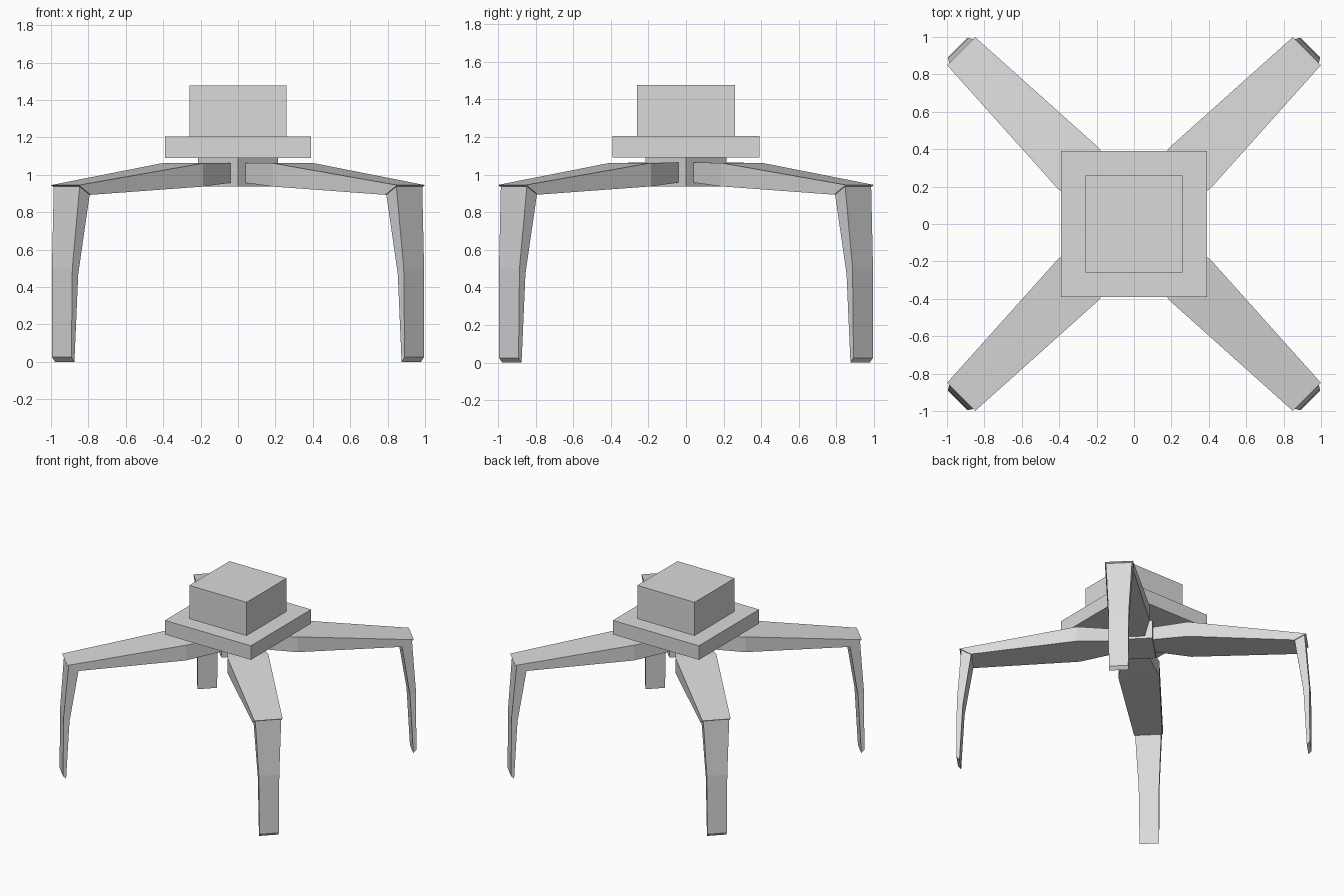
import bpy, bmesh, math
from mathutils import Matrix

if "Cube" in bpy.data.objects:
    bpy.data.objects.remove(bpy.data.objects["Cube"], do_unlink=True)

grey = bpy.data.materials.new("light_grey")
grey.use_nodes = True
grey.diffuse_color = (0.7, 0.7, 0.7, 1)
grey.node_tree.nodes["Principled BSDF"].inputs["Base Color"].default_value = (0.7, 0.7, 0.7, 1)


def finish(bm, name):
    bmesh.ops.recalc_face_normals(bm, faces=bm.faces)
    mesh = bpy.data.meshes.new(name)
    bm.to_mesh(mesh)
    bm.free()
    mesh.materials.append(grey)
    obj = bpy.data.objects.new(name, mesh)
    bpy.context.collection.objects.link(obj)
    return obj


def block(name, half, bottom, top, turn=0):
    """Square block between two heights."""
    bm = bmesh.new()
    bmesh.ops.create_cube(bm, size=1)
    bmesh.ops.scale(bm, vec=(2 * half, 2 * half, top - bottom), verts=bm.verts)
    bmesh.ops.translate(bm, vec=(0, 0, (top + bottom) / 2), verts=bm.verts)
    bmesh.ops.rotate(bm, matrix=Matrix.Rotation(turn, 3, 'Z'), verts=bm.verts)
    return finish(bm, name)


def limb(name, sections, turn):
    """Skin rectangular sections: (outer reach, height), (inner reach, height), half width."""
    bm = bmesh.new()
    rings = []
    for (r1, z1), (r2, z2), w in sections:
        corners = [(r1, -w, z1), (r1, w, z1), (r2, w, z2), (r2, -w, z2)]
        rings.append([bm.verts.new(c) for c in corners])
    for a, b in zip(rings, rings[1:]):
        for i in range(4):
            j = (i + 1) % 4
            bm.faces.new((a[i], a[j], b[j], b[i]))
    bm.faces.new(rings[0])
    bm.faces.new(rings[-1])
    bmesh.ops.rotate(bm, matrix=Matrix.Rotation(turn, 3, 'Z'), verts=bm.verts)
    return finish(bm, name)


# Body
block("body_plate", 0.39, 1.09, 1.205)
block("top_box", 0.26, 1.205, 1.477)
block("leg_hub", 0.152, 0.937, 1.09, math.pi / 4)

# Four diagonal legs
upper = [((0.152, 1.064), (0.152, 0.957), 0.095),
         ((0.42, 1.062), (0.42, 0.937), 0.155),
         ((1.308, 0.945), (1.22, 0.893), 0.106)]
lower = [((1.295, 0.94), (1.22, 0.893), 0.098),
         ((1.33, 0.5), (1.285, 0.47), 0.077),
         ((1.333, 0.025), (1.31, 0.0), 0.073)]
for i, side in enumerate(("back_left", "back_right", "front_right", "front_left")):
    angle = math.pi / 4 + i * math.pi / 2
    limb(side + "_upper_leg", upper, angle)
    limb(side + "_lower_leg", lower, angle)
